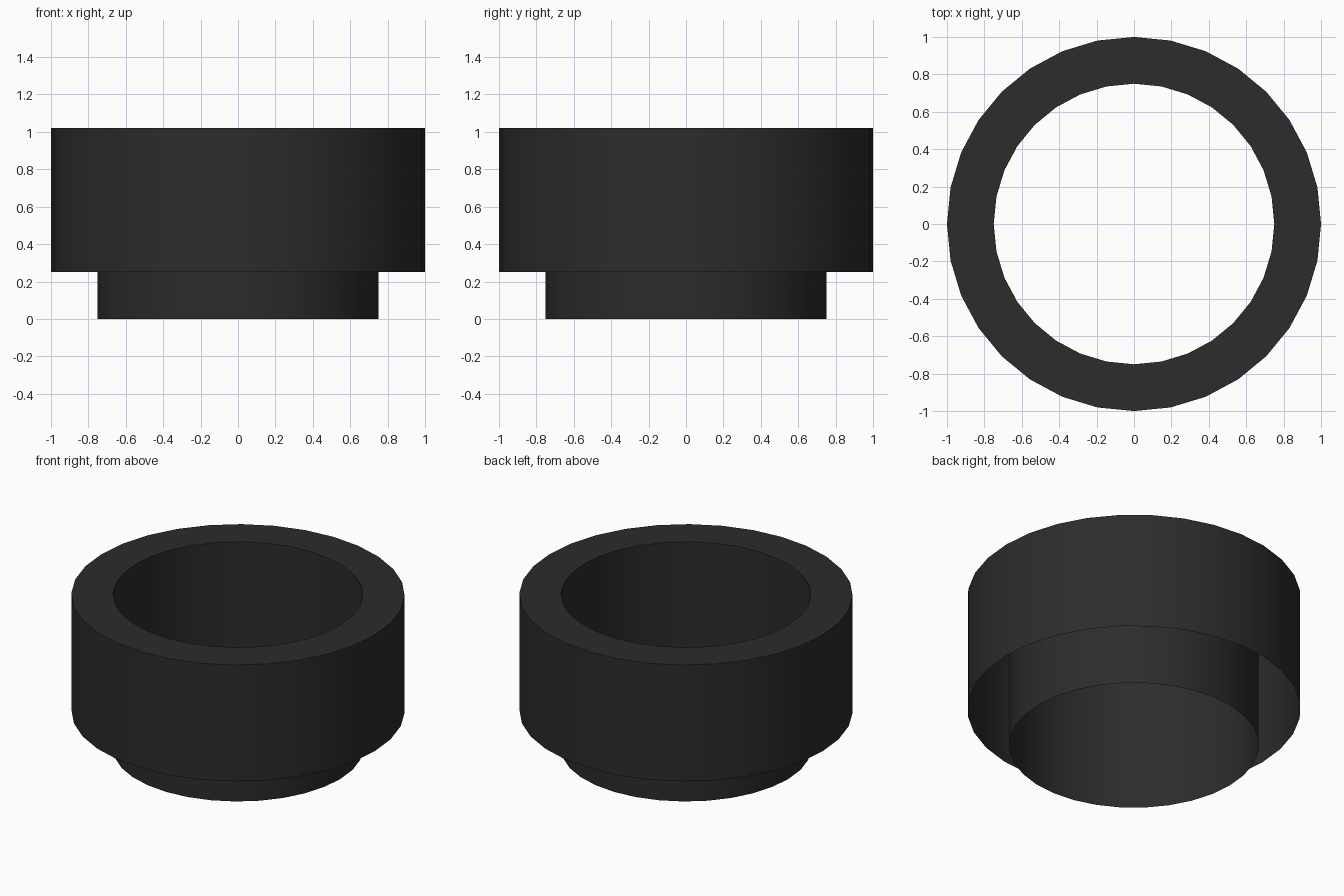
import bpy
from math import cos, sin, tau

if "Cube" in bpy.data.objects:
    bpy.data.objects.remove(bpy.data.objects["Cube"])

SIDES = 32
# Outer skirt (open underneath), flat top rim, then the inner tube down to the ground
PROFILE = [(1.0, 0.25), (1.0, 1.02), (0.75, 1.02), (0.75, 0.0)]


def lathe(name, profile, sides):
    verts = [(r * cos(tau * i / sides), r * sin(tau * i / sides), z)
             for r, z in profile for i in range(sides)]
    faces = [(k * sides + i, k * sides + (i + 1) % sides,
              (k + 1) * sides + (i + 1) % sides, (k + 1) * sides + i)
             for k in range(len(profile) - 1) for i in range(sides)]
    mesh = bpy.data.meshes.new(name)
    mesh.from_pydata(verts, [], faces)
    obj = bpy.data.objects.new(name, mesh)
    bpy.context.collection.objects.link(obj)
    return obj


# Stepped collar ring
collar = lathe("stepped_collar", PROFILE, SIDES)
bpy.context.view_layer.objects.active = collar
collar.select_set(True)
bpy.ops.object.shade_smooth_by_angle(angle=0.52)

# Near-black material
black = bpy.data.materials.new("black")
black.diffuse_color = (0.025, 0.025, 0.025, 1.0)
black.use_nodes = True
black.node_tree.nodes["Principled BSDF"].inputs["Base Color"].default_value = black.diffuse_color
collar.data.materials.append(black)
